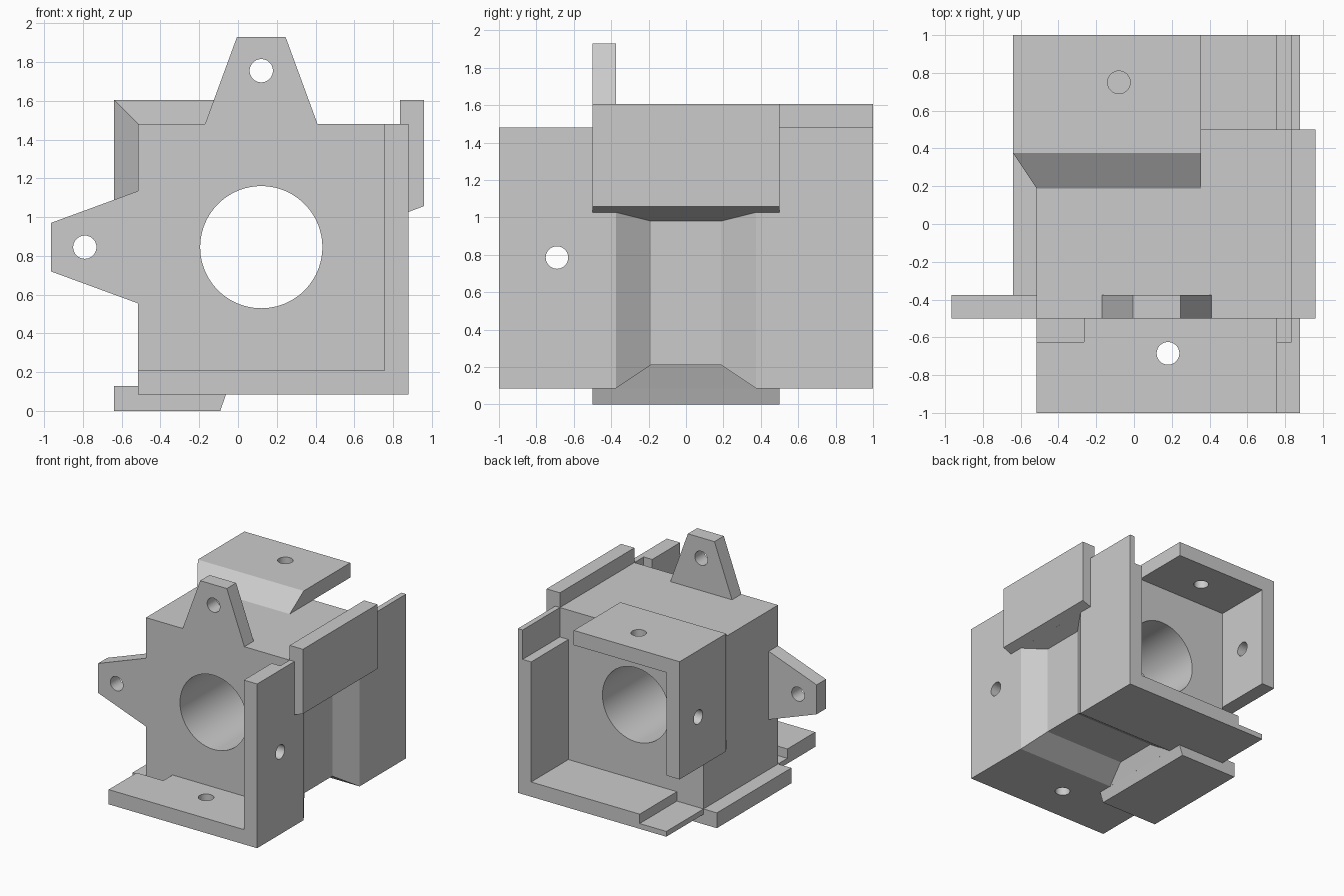
import bpy, bmesh, math
from mathutils import Vector

if "Cube" in bpy.data.objects:
    bpy.data.objects.remove(bpy.data.objects["Cube"])

grey = bpy.data.materials.new("plain_grey")
grey.diffuse_color = (0.6, 0.6, 0.6, 1)
grey.use_nodes = True
grey.node_tree.nodes["Principled BSDF"].inputs["Base Color"].default_value = grey.diffuse_color

# Main measurements
L, R, B, T = -0.515, 0.88, 0.085, 1.48     # outline of the cube frame
W, F = 0.755, 0.21                         # inner faces of side wall and floor
CX, CZ = 0.12, 0.845                       # centre of the bore
XO, ZO = -0.64, 1.605                      # outer faces of the hood
E = 0.1                                    # overshoot for cutters


def loft(name, a, b):
    """Solid between two matching rings of points."""
    bm = bmesh.new()
    va = [bm.verts.new(p) for p in a]
    vb = [bm.verts.new(p) for p in b]
    n = len(a)
    bm.faces.new(va)
    bm.faces.new(vb[::-1])
    for i in range(n):
        j = (i + 1) % n
        bm.faces.new((va[j], va[i], vb[i], vb[j]))
    bmesh.ops.recalc_face_normals(bm, faces=bm.faces)
    me = bpy.data.meshes.new(name)
    bm.to_mesh(me)
    bm.free()
    me.materials.append(grey)
    ob = bpy.data.objects.new(name, me)
    bpy.context.collection.objects.link(ob)
    return ob


def prism(name, xz, y0, y1):
    """Front profile extruded along y."""
    return loft(name, [(x, y0, z) for x, z in xz], [(x, y1, z) for x, z in xz])


def box(name, x0, x1, y0, y1, z0, z1):
    return prism(name, [(x0, z0), (x1, z0), (x1, z1), (x0, z1)], y0, y1)


def rod(name, centre, axis, radius, length, n=48):
    """Cylinder along axis 0, 1 or 2."""
    rings = []
    for s in (-0.5, 0.5):
        ring = []
        for i in range(n):
            t = 2 * math.pi * i / n
            p = Vector(centre)
            p[axis] += s * length
            p[(axis + 1) % 3] += radius * math.cos(t)
            p[(axis + 2) % 3] += radius * math.sin(t)
            ring.append(p)
        rings.append(ring)
    return loft(name, *rings)


def combine(target, other, op):
    mod = target.modifiers.new("bool", 'BOOLEAN')
    mod.operation, mod.object, mod.solver = op, other, 'EXACT'
    bpy.context.view_layer.objects.active = target
    bpy.ops.object.modifier_apply(modifier=mod.name)
    bpy.data.objects.remove(other, do_unlink=True)


def cut(target, other):
    combine(target, other, 'DIFFERENCE')


def join(target, other):
    combine(target, other, 'UNION')


# Cube frame: solid block with pockets in front and behind, leaving floor and side wall
frame = box("bracket_frame", L, R, -1, 1, B, T)
for y0, y1 in ((-1 - E, -0.5), (0.5, 1 + E)):
    cut(frame, box("pocket", L - E, W, y0, y1, F, T + E))

# Shallow clearance recesses in the floor and side wall
for y0, y1 in ((-0.625, -0.5), (0.5, 1 + E)):
    cut(frame, box("floor_recess", L - E, L + 0.25, y0, y1, 0.13, F + E))
    cut(frame, box("wall_recess", W - E, 0.835, y0, y1, T - 0.25, T + E))

# Dovetail grooves in the side wall and under the floor
d = 0.16
n0, n1 = 0.1875, 0.1875 + 1.5 * d
k = 0.375 * d
cut(frame, loft("wall_groove",
                [(W, -n0, -E), (W, n0, -E), (W, n0, 0.98), (W, -n0, 0.98)],
                [(W + d, -n1, -E), (W + d, n1, -E), (W + d, n1, 0.98 + k), (W + d, -n1, 0.98 + k)]))
cut(frame, loft("floor_groove",
                [(1, -n0, F), (1, n0, F), (-0.015, n0, F), (-0.015, -n0, F)],
                [(1, -n1, F - d), (1, n1, F - d), (-0.015 - k, n1, F - d), (-0.015 - k, -n1, F - d)]))

# Bore through the body
cut(frame, rod("bore", (CX, 0, CZ), 1, 0.315, 1.4, 96))

# Flanges outside the side wall and under the floor
join(frame, prism("wall_flange", [(0.835, T), (R, T), (R, 1.027), (0.96, 1.057),
                                  (0.96, ZO), (0.835, ZO)], -0.5, 0.5))
join(frame, prism("floor_flange", [(XO, 0), (-0.092, 0), (-0.062, B), (L, B),
                                   (L, 0.13), (XO, 0.13)], -0.5, 0.5))

# Tapered lugs on the front, top and left
join(frame, prism("top_lug", [(CX - 0.29, T), (CX + 0.29, T),
                              (CX + 0.125, 1.93), (CX - 0.125, 1.93)], -0.5, -0.375))
join(frame, prism("left_lug", [(L, CZ - 0.29), (L, CZ + 0.29),
                               (-0.965, CZ + 0.125), (-0.965, CZ - 0.125)], -0.5, -0.375))

# Mitred hood behind: top plate and left plate with bevelled front edges
yz = [(n0, 0), (0.375, 1), (1, 1), (1, 0)]
mitre = [((L, XO)[s], y, (T, ZO)[s]) for y, s in yz]
hood = loft("hood", mitre, [(0.355, y, (T, ZO)[s]) for y, s in yz])
join(hood, loft("hood_side", mitre, [((L, XO)[s], y, 0.605) for y, s in yz]))
join(frame, hood)

# Screw holes
for centre, axis in (((CX, -0.44, 1.755), 1), ((-0.79, -0.44, CZ), 1),
                     ((0.18, -0.685, 0.147), 2), ((0.817, -0.69, 0.785), 0),
                     ((-0.08, 0.75, 1.543), 2), ((-0.578, 0.75, 1.04), 0)):
    cut(frame, rod("screw_hole", centre, axis, 0.06, 0.3))

# Smooth bores, sharp edges
bpy.context.view_layer.objects.active = frame
frame.select_set(True)
bpy.ops.object.shade_smooth_by_angle(angle=math.radians(30))
